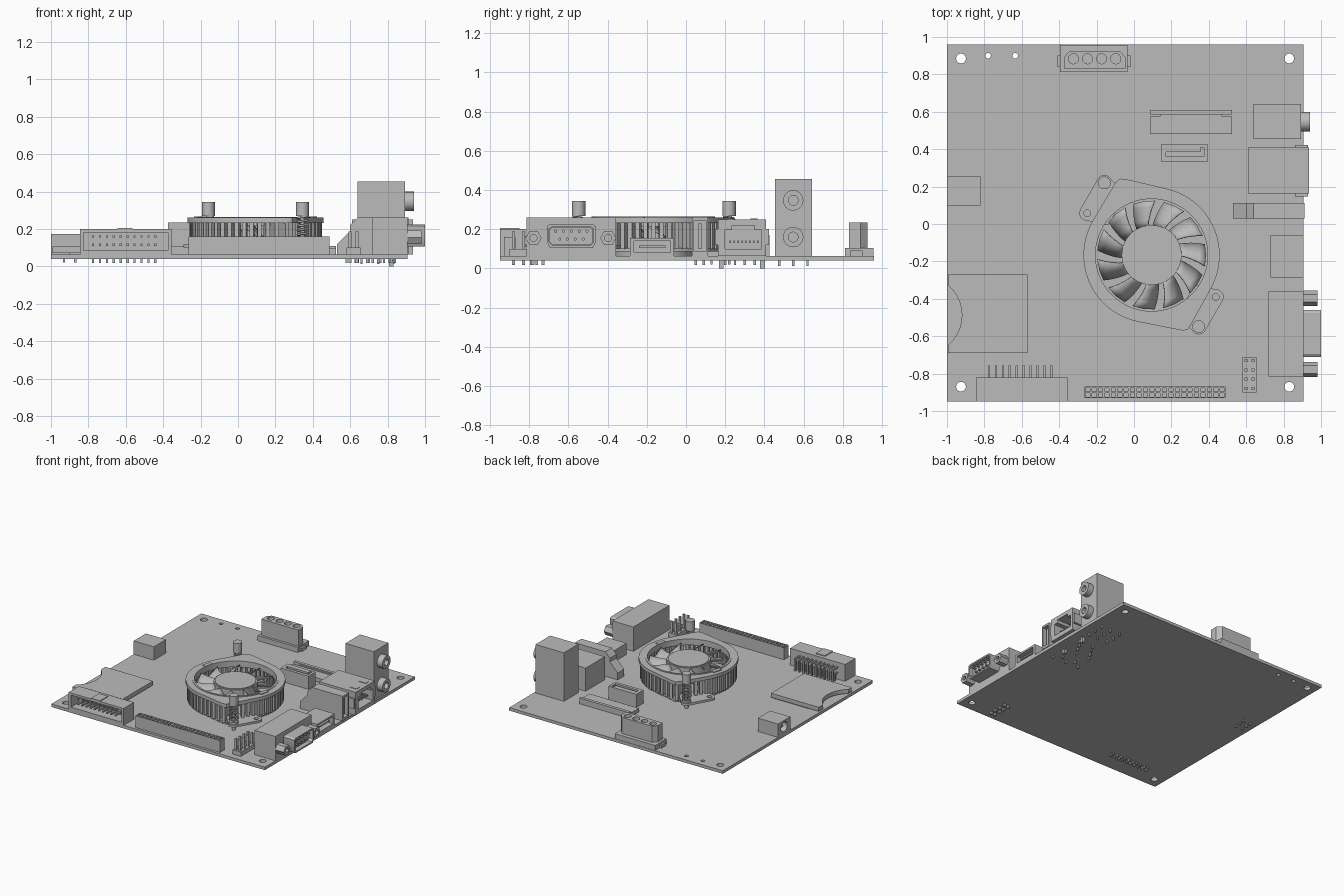
import bpy, bmesh
from math import sin, cos, pi, radians, acos

cube = bpy.data.objects.get("Cube")
if cube:
    bpy.data.objects.remove(cube)

grey = bpy.data.materials.new("plain_grey")
grey.use_nodes = True
grey.diffuse_color = (0.5, 0.5, 0.5, 1)
grey.node_tree.nodes["Principled BSDF"].inputs["Base Color"].default_value = (0.5, 0.5, 0.5, 1)

TOP, BOT = 0.064, 0.04
made = []
AXES = {"z": lambda u, v, w: (u, v, w),
        "x": lambda u, v, w: (w, u, v),
        "y": lambda u, v, w: (u, w, v)}


def rect(u0, u1, v0, v1):
    return [(u0, v0), (u1, v0), (u1, v1), (u0, v1)]


def circle(u, v, r, n=24):
    return [(u + r * cos(2 * pi * i / n), v + r * sin(2 * pi * i / n)) for i in range(n)]


def prism(bm, loops, a, b, axis="z"):
    """Extrude an outline (the first loop) with optional holes (the rest)."""
    place = AXES[axis]
    caps = ([], [])
    rings = []
    for loop in loops:
        pair = [[bm.verts.new(place(u, v, w)) for u, v in loop] for w in (a, b)]
        rings.append(pair)
        n = len(loop)
        for i in range(n):
            j = (i + 1) % n
            bm.faces.new((pair[0][i], pair[0][j], pair[1][j], pair[1][i]))
            for k in (0, 1):
                caps[k].append(bm.edges.get((pair[k][i], pair[k][j])))
    for k in (0, 1):
        if len(loops) == 1:
            bm.faces.new(rings[0][k])
        else:
            bmesh.ops.triangle_fill(bm, edges=caps[k], use_beauty=True, normal=place(0, 0, 1))


def finish(name, data):
    obj = bpy.data.objects.new(name, data)
    bpy.context.collection.objects.link(obj)
    data.materials.append(grey)
    made.append(obj)
    return obj


def build(name, *pieces):
    """Make one object from pieces given as (loops, start, end, axis)."""
    bm = bmesh.new()
    for p in pieces:
        prism(bm, *p)
    bmesh.ops.recalc_face_normals(bm, faces=bm.faces[:])
    me = bpy.data.meshes.new(name)
    bm.to_mesh(me)
    bm.free()
    return finish(name, me)


def box(x0, x1, y0, y1, z0, z1):
    return ([rect(x0, x1, y0, y1)], z0, z1)


def pin(x, y, z0, z1, r=0.006):
    return box(x - r, x + r, y - r, y + r, z0, z1)


# Circuit board with mounting holes
holes = [circle(x, y, 0.026) for x in (-0.925, 0.83) for y in (-0.87, 0.885)]
holes += [circle(x, 0.9, 0.015, 16) for x in (-0.78, -0.635)]
build("circuit_board", ([rect(-1, 0.905, -0.95, 0.96)] + holes, BOT, TOP))

# Front box header: shroud open to the front, bent pins behind
cols = [-0.775 + 0.037 * i for i in range(10)]
pieces = [([rect(-0.845, -0.355, TOP, 0.2), rect(-0.825, -0.375, 0.085, 0.182)], -0.95, -0.85, "y"),
          box(-0.845, -0.355, -0.85, -0.82, TOP, 0.2),
          box(-0.645, -0.565, -0.95, -0.85, 0.2, 0.206)]
build("box_header", *pieces)
pieces = []
for x in cols:
    for z, y in ((0.115, -0.79), (0.16, -0.762)):
        pieces += [box(x - 0.006, x + 0.006, -0.935, y, z - 0.006, z + 0.006),
                   pin(x, y, 0.018, z + 0.006)]
build("box_header_pins", *pieces)

# Power jack facing the right edge
build("power_jack",
      ([rect(0.1, 0.255, TOP, 0.172), circle(0.178, 0.122, 0.04)], -1, -0.9, "x"),
      box(-0.9, -0.82, 0.1, 0.255, TOP, 0.172),
      ([circle(0.178, 0.122, 0.012, 12)], -0.98, -0.9, "x"),
      *[pin(x, y, 0.02, BOT) for x in (-0.93, -0.87) for y in (0.13, 0.18, 0.22)])

# Card slot with a curved finger notch
notch = [(-1.13 + 0.21 * cos(radians(a)), -0.487 + 0.21 * sin(radians(a))) for a in range(-50, 51, 10)]
build("card_slot", ([[(-0.995, -0.27), (-0.57, -0.27), (-0.57, -0.69), (-0.995, -0.69)] + notch], TOP + 0.008, 0.105),
      box(-0.9, -0.58, -0.68, -0.28, TOP, TOP + 0.008))

# Long socket strip
cells = [rect(x - 0.011, x + 0.011, y - 0.01, y + 0.01)
         for x in [-0.247 + 0.0342 * i for i in range(22)] for y in (-0.914, -0.886)]
build("long_socket", box(-0.265, 0.49, -0.93, -0.87, TOP, 0.11),
      ([rect(-0.265, 0.49, -0.93, -0.87)] + cells, 0.11, 0.16))

# Small pin header
build("pin_header", box(0.58, 0.655, -0.9, -0.71, TOP, 0.1),
      *[pin(x, -0.88 + 0.05 * i, 0.018, 0.187, 0.008) for x in (0.6, 0.636) for i in range(4)])

# Drive power connector
tower = [(-0.375, 0.832), (-0.045, 0.832), (-0.045, 0.89), (-0.075, 0.925), (-0.345, 0.925), (-0.375, 0.89)]
build("drive_power_connector", box(-0.395, -0.035, 0.812, 0.957, TOP, 0.105),
      box(-0.41, -0.02, 0.84, 0.9, TOP, 0.09), ([tower], 0.105, 0.15),
      ([tower] + [circle(-0.324 + 0.0755 * i, 0.883, 0.027, 16) for i in range(4)], 0.15, 0.235))

# Flat cable connector and upright data socket
build("flat_cable_connector", box(0.085, 0.525, 0.48, 0.575, TOP, 0.095),
      box(0.085, 0.525, 0.585, 0.61, TOP, 0.11), box(0.14, 0.47, 0.575, 0.585, TOP, 0.1))
slot = [(0.17, 0.36), (0.375, 0.36), (0.375, 0.41), (0.355, 0.41), (0.355, 0.385), (0.17, 0.385)]
build("data_socket", box(0.145, 0.395, 0.335, 0.425, TOP, 0.1),
      ([rect(0.145, 0.395, 0.335, 0.425), slot], 0.1, 0.17))

# Audio jack tower
build("audio_tower", box(0.64, 0.893, 0.455, 0.642, TOP, 0.455),
      *[([circle(0.547, z, 0.052), circle(0.547, z, 0.025)], 0.893, 0.942, "x") for z in (0.16, 0.347)],
      *[pin(x, y, 0.012, BOT) for x in (0.66, 0.75, 0.83) for y in (0.475, 0.547, 0.62)])

# Network socket with stepped opening, contacts and springs
opening = [(0.2, 0.1), (0.385, 0.1), (0.385, 0.195), (0.35, 0.195), (0.35, 0.22),
           (0.235, 0.22), (0.235, 0.195), (0.2, 0.195)]
build("network_socket", box(0.61, 0.78, 0.163, 0.408, TOP, 0.25),
      ([rect(0.163, 0.408, TOP, 0.25), opening], 0.78, 0.935, "x"),
      *[box(0.78, 0.9, 0.222 + 0.02 * i, 0.23 + 0.02 * i, 0.13, 0.142) for i in range(8)],
      *[box(0.85, 0.91, y, y + 0.035, 0.25, 0.254) for y in (0.21, 0.33)],
      *[box(0.86, 0.93, y, y + 0.015, 0.12, 0.2) for y in (0.148, 0.408)],
      *[pin(0.6 + 0.03 * i, 0.2 + 0.05 * (i % 4), 0.018, BOT) for i in range(9)],
      *[pin(0.82, y, 0.0, BOT, 0.012) for y in (0.18, 0.39)])

# Upright port with chamfered rear
side = [(0.53, TOP), (0.53, 0.12), (0.6, 0.19), (0.6, 0.22), (0.64, 0.262), (0.83, 0.262), (0.83, TOP)]
build("upright_port", ([side], 0.03, 0.113, "y"),
      ([rect(0.03, 0.113, TOP, 0.262), rect(0.042, 0.101, 0.085, 0.245)], 0.83, 0.912, "x"),
      box(0.83, 0.895, 0.062, 0.08, 0.1, 0.23),
      *[pin(0.58 + 0.06 * i, 0.05 + 0.04 * (i % 2), 0.018, BOT) for i in range(5)])

# Small low port
build("low_port", box(0.73, 0.82, -0.285, -0.06, TOP, 0.155),
      ([rect(-0.285, -0.06, TOP, 0.155), rect(-0.265, -0.08, 0.082, 0.14)], 0.82, 0.905, "x"),
      box(0.82, 0.89, -0.24, -0.105, 0.105, 0.116))

# Serial port: housing, flared shell, pins and hex standoffs


def flare(g):
    return [(-0.695 + g, 0.105 + g), (-0.475 - g, 0.105 + g), (-0.46 - g, 0.135), (-0.46 - g, 0.215 - g),
            (-0.475 - g, 0.225 - g), (-0.695 + g, 0.225 - g), (-0.71 + g, 0.215 - g), (-0.71 + g, 0.135)]


build("serial_housing", box(0.72, 0.905, -0.815, -0.357, TOP, 0.26))
build("serial_shell", ([flare(0), flare(0.012)], 0.905, 1.0, "x"), ([flare(0.014)], 0.905, 0.965, "x"),
      *[([circle(-0.665 + 0.04 * i, 0.19, 0.008, 8)], 0.96, 0.99, "x") for i in range(5)],
      *[([circle(-0.645 + 0.04 * i, 0.15, 0.008, 8)], 0.96, 0.99, "x") for i in range(4)])
build("serial_standoffs",
      *[([circle(y, 0.155, 0.041, 6), circle(y, 0.155, 0.018, 12)], 0.905, 0.982, "x") for y in (-0.778, -0.397)])

# Cooler: teardrop outline with two opposite corners
CX, CY, R = 0.094, -0.166, 0.36
BETA = acos(R / 0.447)


def reach(t):
    d = min(abs((t - radians(a) + pi) % (2 * pi) - pi) for a in (113, 295))
    return R / cos(max(0, BETA - d))


def polar(t, r):
    return CX + r * cos(t), CY + r * sin(t)


def outline(grow):
    return [polar(t, min(reach(t), 0.438) + grow) for t in (2 * pi * i / 96 for i in range(96))]


build("cooler_base", ([outline(-0.02)], 0.085, 0.105), ([circle(CX, CY, 0.2, 40)], TOP, 0.085))
build("cooler_rim", ([outline(0.004), circle(CX, CY, 0.305, 64)], 0.232, 0.26))
build("cooler_lip", ([circle(CX, CY, 0.315, 64), circle(CX, CY, 0.3, 64)], 0.215, 0.264))
fins = []
for i in range(54):
    t = 2 * pi * i / 54
    r1 = min(reach(t), 0.435) - 0.006
    w = 0.011
    fins.append(([[polar(t - w / 0.31, 0.31), polar(t - w / r1, r1),
                   polar(t + w / r1, r1), polar(t + w / 0.31, 0.31)]], 0.1, 0.234))
build("cooler_fins", *fins)
build("fan_hub", ([circle(CX, CY, 0.16, 48)], 0.12, 0.244), ([circle(CX, CY, 0.15, 48)], 0.244, 0.25))

# Fan blades, pitched and swept
bm = bmesh.new()
for k in range(11):
    rows = []
    for s in range(5):
        r = 0.155 + 0.034 * s
        t = 2 * pi * k / 11 - 0.05 * s
        rows.append([bm.verts.new((*polar(t + 0.2 * j, r), 0.24 - 0.04 * j)) for j in range(3)])
    for a, b in zip(rows, rows[1:]):
        for j in range(2):
            bm.faces.new((a[j], b[j], b[j + 1], a[j + 1]))
me = bpy.data.meshes.new("fan_blades")
bm.to_mesh(me)
bm.free()
blades = finish("fan_blades", me)
blades.modifiers.new("thickness", "SOLIDIFY").thickness = 0.007

# Mounting ears, spring posts and clips
for side_name, (px, py), (qx, qy) in (("rear", (-0.158, 0.22), (-0.25, 0.058)),
                                      ("front", (0.345, -0.548), (0.437, -0.39))):
    s = 1 if side_name == "rear" else -1
    ax = (qx - px, qy - py)
    ln = (ax[0] ** 2 + ax[1] ** 2) ** 0.5
    ux, uy = ax[0] / ln, ax[1] / ln
    out = (uy, -ux) if (uy * (px - CX) - ux * (py - CY)) > 0 else (-uy, ux)
    r = 0.042
    ear = [(c[0] + r * (out[0] * cos(a) + g * ux * sin(a)), c[1] + r * (out[1] * cos(a) + g * uy * sin(a)))
           for c, g, angs in (((px, py), -1, range(90, -1, -15)), ((qx, qy), 1, range(0, 91, 15)))
           for a in map(radians, angs)]
    ear += [(qx - 0.13 * out[0], qy - 0.13 * out[1]), (px - 0.13 * out[0], py - 0.13 * out[1])]
    build(side_name + "_ear", ([ear, circle(qx, qy, 0.018, 16)], 0.1, 0.118))
    build(side_name + "_post", ([circle(px, py, 0.034)], 0.268, 0.345),
          ([circle(px, py, 0.014, 16)], BOT, 0.268), ([circle(px, py, 0.034)], 0.118, 0.135))
    mx, my = polar(radians(165 if s > 0 else -15), 0.315)
    build(side_name + "_clip", ([[(mx - 0.025, my - 0.03), (mx + 0.005, my - 0.038),
                                  (mx + 0.025, my + 0.03), (mx - 0.005, my + 0.038)]], 0.255, 0.266))
    coil = bpy.data.curves.new(side_name + "_spring", "CURVE")
    coil.dimensions = "3D"
    coil.bevel_depth = 0.006
    coil.bevel_resolution = 1
    sp = coil.splines.new("POLY")
    sp.points.add(72)
    for i, p in enumerate(sp.points):
        a = 2 * pi * i / 12
        p.co = (px + 0.026 * cos(a), py + 0.026 * sin(a), 0.135 + 0.135 * i / 72, 1)
    finish(side_name + "_spring", coil)

# Smooth the round parts, keep edges crisp
bpy.ops.object.select_all(action="DESELECT")
for o in made:
    if o.type == "MESH":
        o.select_set(True)
        bpy.context.view_layer.objects.active = o
bpy.ops.object.shade_smooth_by_angle(angle=radians(30))
